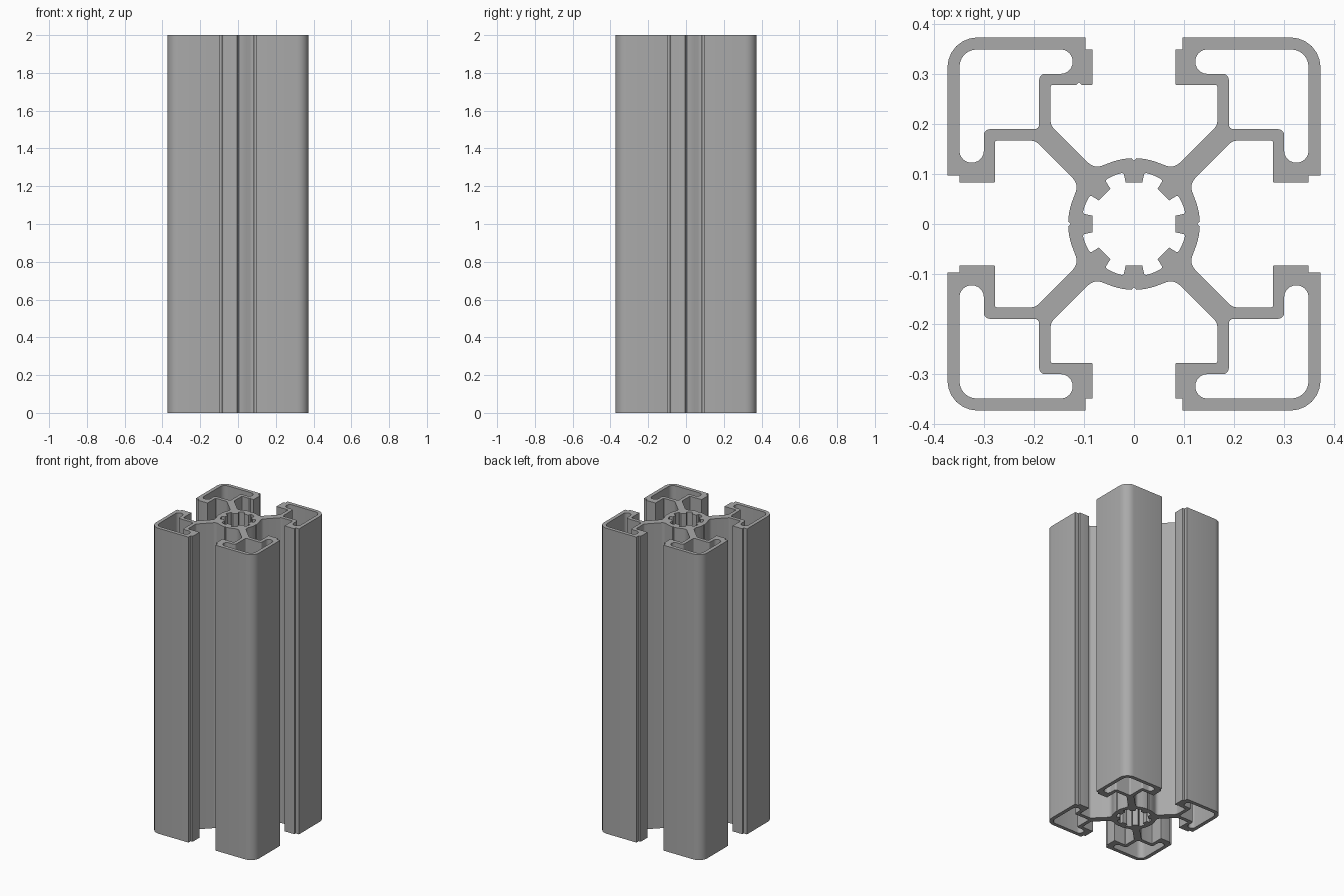
import bpy
import bmesh
import math
from mathutils import Vector, Matrix

if "Cube" in bpy.data.objects:
    bpy.data.objects.remove(bpy.data.objects["Cube"])

HEIGHT = 2.0


def fillet(points, steps=6):
    """Turn (x, y, radius) corners into a closed outline with rounded corners."""
    out = []
    n = len(points)
    for i, (x, y, r) in enumerate(points):
        p = Vector((x, y))
        if r == 0:
            out.append(p)
            continue
        a = (Vector(points[i - 1][:2]) - p).normalized()
        b = (Vector(points[(i + 1) % n][:2]) - p).normalized()
        half = math.acos(max(-1.0, min(1.0, a.dot(b)))) / 2
        centre = p + (a + b).normalized() * (r / math.sin(half))
        start = p + a * (r / math.tan(half)) - centre
        end = p + b * (r / math.tan(half)) - centre
        sweep = math.atan2(start.x * end.y - start.y * end.x, start.dot(end))
        for k in range(steps + 1):
            out.append(centre + Matrix.Rotation(sweep * k / steps, 2) @ start)
    return out


def turn(points, index, count=4):
    """Rotate corners clockwise by a fraction of a full turn."""
    rot = Matrix.Rotation(-2 * math.pi * index / count, 2)
    return [(*(rot @ Vector((x, y))), r) for x, y, r in points]


def reflect(points):
    """Reflect corners across the diagonal, keeping the winding."""
    return [(y, x, r) for x, y, r in reversed(points)]


def polar(radius, degrees, r=0):
    """Corner at an angle measured clockwise from +y."""
    t = math.radians(degrees)
    return (radius * math.sin(t), radius * math.cos(t), r)


# Outer contour: hub arc, diagonal rib, T-slot, stepped lip
hub = [(x, math.sqrt(0.132 ** 2 - x * x), 0) for x in (0.005, 0.015, 0.025, 0.035, 0.045)]
rib = [(0.080, 0.111, 0.026), (0.167, 0.198, 0.018)]
slot = [(0.167, 0.279, 0.004)]
lip = [(0.083, 0.279, 0.002), (0.083, 0.350, 0.002), (0.097, 0.350, 0),
       (0.097, 0.374, 0.002)]
mark = [(0.115, 0.279, 0), (0.110, 0.284, 0), (0.105, 0.279, 0)]
half_side = hub + rib + slot + lip
outer = []
for q in range(4):
    # a small marking groove sits in one slot only
    other = hub + rib + slot + mark + lip if q == 3 else half_side
    quarter = [(0, 0.127, 0)] + half_side + [(0.374, 0.374, 0.06)] + reflect(other)
    outer += turn(quarter, q)
contours = [fillet(outer)]

# Hollow corner chambers with rounded ends
hook = [(0.19, 0.301, 0.012), (0.123, 0.301, 0.024), (0.123, 0.350, 0.024)]
chamber = [(0.19, 0.19, 0.010)] + hook + [(0.350, 0.350, 0.035)] + reflect(hook)
contours += [fillet(turn(chamber, q)) for q in range(4)]

# Central bore with eight inward teeth
bore = []
for q in range(8):
    tooth = [(-0.0165, 0.083, 0.001), (0.0165, 0.083, 0.001)]
    gap = [polar(0.105, 11.5, 0.004)]
    gap += [polar(0.105, d) for d in (16, 19, 22.5, 26, 29)]
    gap += [polar(0.105, 33.5, 0.004)]
    bore += turn(tooth + gap, q, 8)
contours.append(fillet(bore, 3))

# Extruded bar from all contours
curve = bpy.data.curves.new("slotted_bar", 'CURVE')
curve.dimensions = '2D'
curve.fill_mode = 'BOTH'
curve.extrude = HEIGHT / 2
for contour in contours:
    spline = curve.splines.new('POLY')
    spline.points.add(len(contour) - 1)
    for point, co in zip(spline.points, contour):
        point.co = (co.x, co.y, 0, 1)
    spline.use_cyclic_u = True
bar = bpy.data.objects.new("slotted_bar", curve)
bpy.context.collection.objects.link(bar)
bpy.context.view_layer.objects.active = bar
bar.select_set(True)
bpy.ops.object.convert(target='MESH')
bar = bpy.context.object

# Weld caps to walls and stand the bar on the ground
bm = bmesh.new()
bm.from_mesh(bar.data)
bmesh.ops.remove_doubles(bm, verts=bm.verts, dist=0.0001)
bmesh.ops.recalc_face_normals(bm, faces=bm.faces)
bmesh.ops.translate(bm, verts=bm.verts, vec=(0, 0, HEIGHT / 2))
bm.to_mesh(bar.data)
bm.free()

# Aluminium grey
grey = bpy.data.materials.new("aluminium_grey")
grey.diffuse_color = (0.40, 0.40, 0.40, 1)
grey.use_nodes = True
grey.node_tree.nodes["Principled BSDF"].inputs["Base Color"].default_value = grey.diffuse_color
bar.data.materials.clear()
bar.data.materials.append(grey)
bpy.ops.object.shade_smooth_by_angle(angle=math.radians(30))
